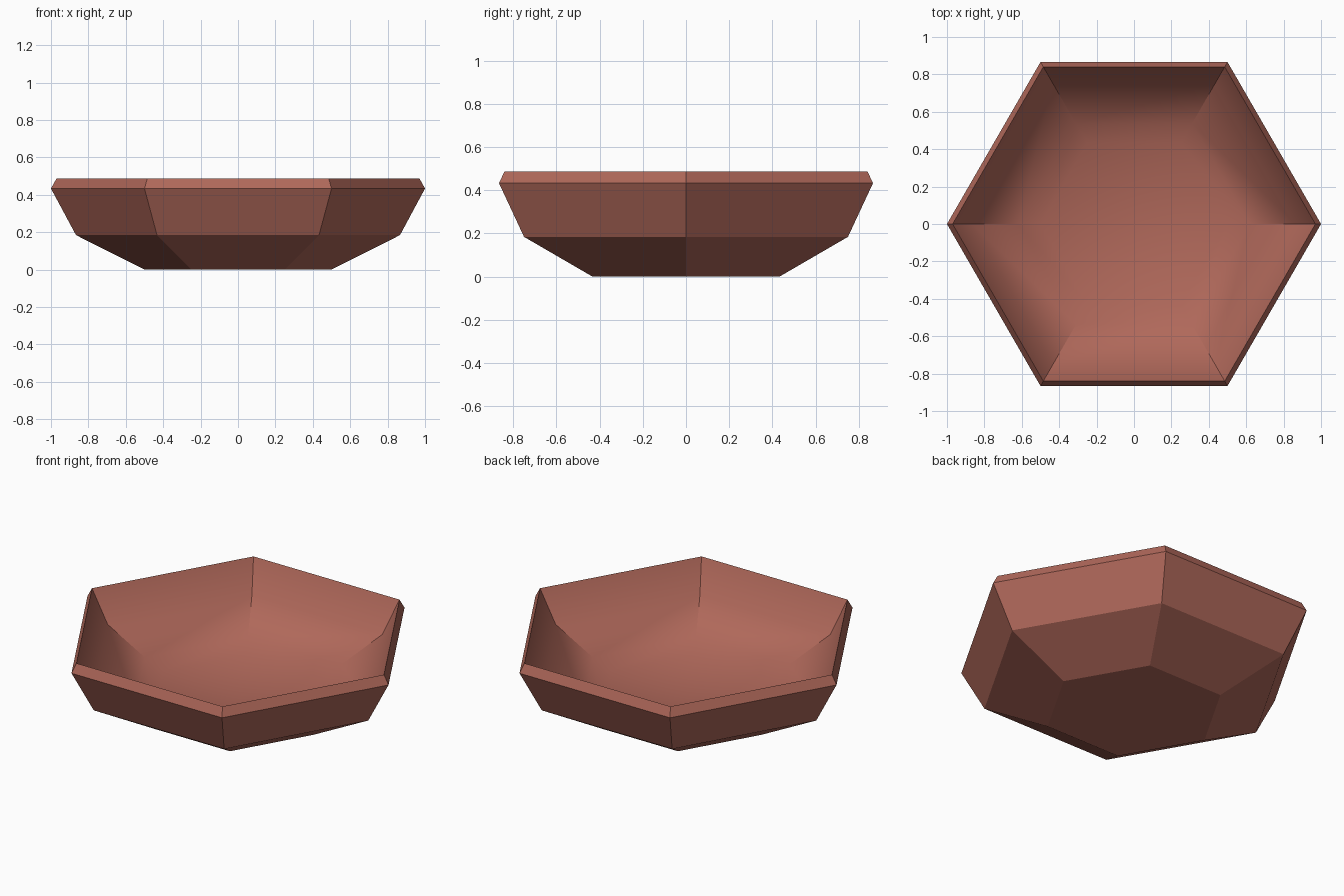
import bpy, bmesh, math

if "Cube" in bpy.data.objects:
    bpy.data.objects.remove(bpy.data.objects["Cube"])

clay = bpy.data.materials.new("terracotta")
clay.diffuse_color = (0.43, 0.138, 0.102, 1)
clay.use_nodes = True
clay.node_tree.nodes["Principled BSDF"].inputs["Base Color"].default_value = clay.diffuse_color

SIDES = 6
# Profile as (corner radius, height): outside from the base up, then inside down
OUTER = [(0.5, 0.0), (0.866, 0.184), (1.0, 0.433), (0.97, 0.487)]
INNER = [(0.866, 0.298), (0.62, 0.166), (0.5, 0.115)]
FLOOR_CENTRE = 0.09

bm = bmesh.new()


def ring(r, z):
    return [bm.verts.new((r * math.cos(i * math.tau / SIDES),
                          r * math.sin(i * math.tau / SIDES), z))
            for i in range(SIDES)]


rings = [ring(r, z) for r, z in OUTER + INNER]

# Flat base
bm.faces.new(rings[0][::-1])

# Faceted outside and rim, smooth inside
for k, (a, b) in enumerate(zip(rings, rings[1:])):
    for i in range(SIDES):
        j = (i + 1) % SIDES
        face = bm.faces.new((a[i], a[j], b[j], b[i]))
        face.smooth = k >= len(OUTER) - 1

# Shallow dished floor
centre = bm.verts.new((0, 0, FLOOR_CENTRE))
for i in range(SIDES):
    bm.faces.new((rings[-1][i], rings[-1][(i + 1) % SIDES], centre)).smooth = True

# Crisp rim and wall corners
rim = set(rings[len(OUTER) - 1])
for e in bm.edges:
    u, v = (w.co for w in e.verts)
    corner = abs(u.x * v.y - u.y * v.x) < 1e-5 and min(u.xy.length, v.xy.length) > 0.6
    if corner or all(w in rim for w in e.verts):
        e.smooth = False

bmesh.ops.recalc_face_normals(bm, faces=bm.faces)
mesh = bpy.data.meshes.new("bowl")
bm.to_mesh(mesh)
bm.free()
mesh.materials.append(clay)
bowl = bpy.data.objects.new("bowl", mesh)
bpy.context.collection.objects.link(bowl)
